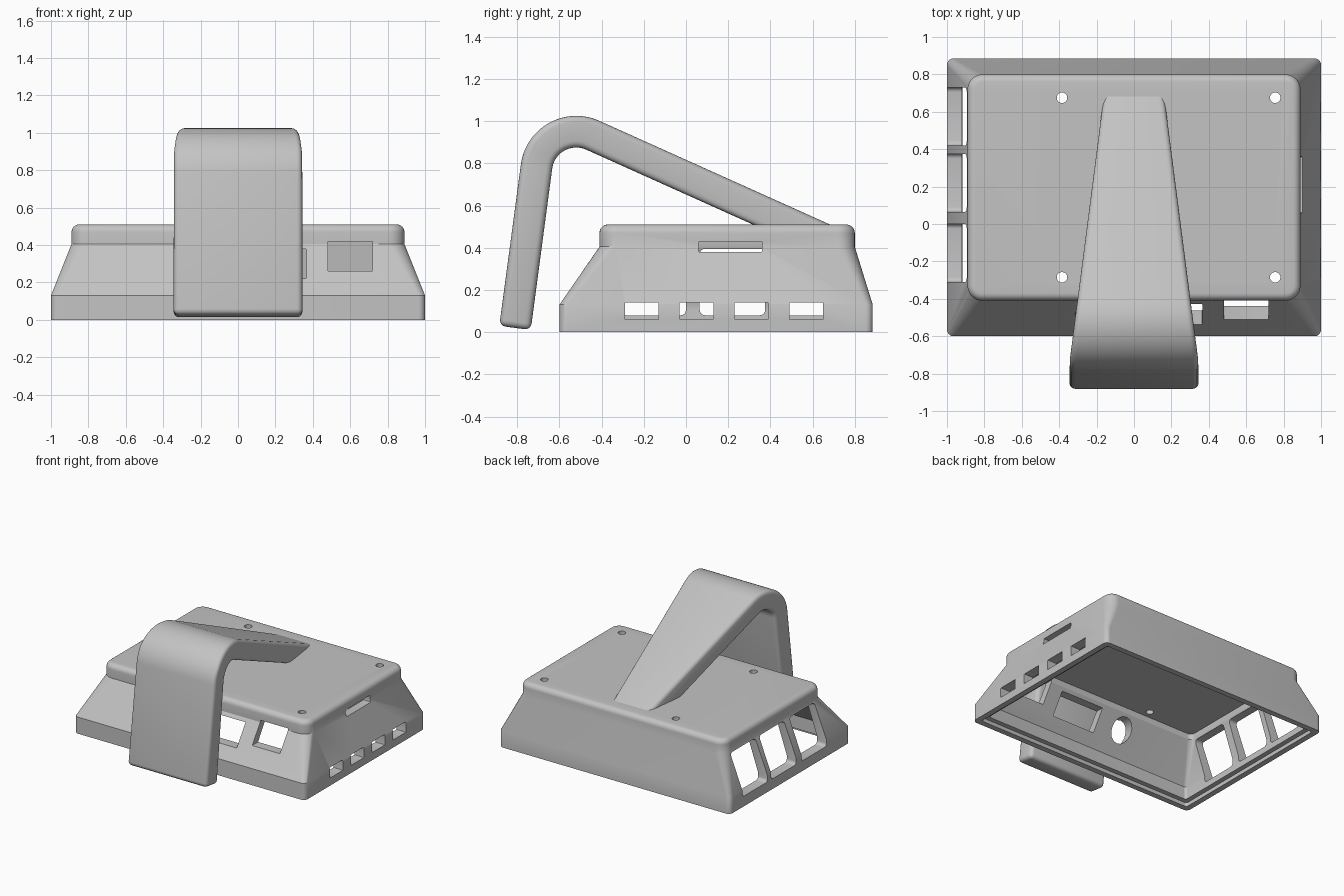
import bpy, bmesh, math
from mathutils import Vector, Matrix

if "Cube" in bpy.data.objects:
    bpy.data.objects.remove(bpy.data.objects["Cube"], do_unlink=True)

grey = bpy.data.materials.new("plain grey")
grey.use_nodes = True
colour = (0.55, 0.55, 0.55, 1)
grey.diffuse_color = colour
grey.node_tree.nodes["Principled BSDF"].inputs["Base Color"].default_value = colour


def make_object(name, bm):
    bmesh.ops.recalc_face_normals(bm, faces=bm.faces)
    mesh = bpy.data.meshes.new(name)
    bm.to_mesh(mesh)
    bm.free()
    mesh.materials.append(grey)
    obj = bpy.data.objects.new(name, mesh)
    bpy.context.collection.objects.link(obj)
    return obj


def activate(obj):
    bpy.ops.object.select_all(action='DESELECT')
    obj.select_set(True)
    bpy.context.view_layer.objects.active = obj


def rounded_rect(x0, x1, y0, y1, r, steps=8):
    """Corner points of a rounded rectangle, counter-clockwise."""
    corners = [(x1 - r, y1 - r), (x0 + r, y1 - r), (x0 + r, y0 + r), (x1 - r, y0 + r)]
    pts = []
    for q, (cx, cy) in enumerate(corners):
        for i in range(steps + 1):
            a = (q + i / steps) * math.pi / 2
            pts.append((cx + r * math.cos(a), cy + r * math.sin(a)))
    return pts


def loft(name, rings):
    """Closed solid through rings of equal point count."""
    bm = bmesh.new()
    loops = [[bm.verts.new(p) for p in ring] for ring in rings]
    n = len(loops[0])
    for a, b in zip(loops, loops[1:]):
        for i in range(n):
            j = (i + 1) % n
            bm.faces.new((a[i], a[j], b[j], b[i]))
    bm.faces.new(loops[0][::-1])
    bm.faces.new(loops[-1])
    return make_object(name, bm)


def level(z, base, inset, r):
    """Horizontal ring at height z: base is 0 at the rim outline, 1 at the top outline."""
    x = 1 - 0.11 * base - inset
    y0 = -0.6 + 0.19 * base + inset
    y1 = 0.885 - 0.085 * base - inset
    return [(px, py, z) for px, py in rounded_rect(-x, x, y0, y1, r)]


# Case: straight rim, sloping walls, raised top with a rounded edge
rings = [level(0, 0, 0, 0.035), level(0.13, 0, 0, 0.035), level(0.405, 1, 0, 0.08)]
for i in range(7):
    a = i / 6 * math.pi / 2
    d = 0.04 * (1 - math.cos(a))
    rings.append(level(0.47 + 0.04 * math.sin(a), 1, d, 0.08 - d))
case = loft("case_shell", rings)


def cut(tool):
    mod = case.modifiers.new("cut", 'BOOLEAN')
    mod.operation = 'DIFFERENCE'
    mod.solver = 'EXACT'
    mod.object = tool
    activate(case)
    bpy.ops.object.modifier_apply(modifier=mod.name)
    bpy.data.objects.remove(tool, do_unlink=True)


def opening(axis, u0, u1, z0, z1, start, end, r=0.004):
    """Rounded rectangular cutter running along x or y."""
    prof = rounded_rect(u0, u1, z0, z1, r, 4)
    if axis == 'x':
        return loft("cutter", [[(d, u, z) for u, z in prof] for d in (start, end)])
    return loft("cutter", [[(u, d, z) for u, z in prof] for d in (start, end)])


# Hollow inside, with a shallow step around the bottom edge
cut(loft("cavity", [level(-0.05, 0, 0.085, 0.02), level(0.13, 0, 0.08, 0.02),
                    level(0.405, 1, 0.065, 0.04), level(0.45, 1, 0.065, 0.04)]))
cut(loft("lip_step", [level(-0.05, 0, 0.045, 0.02), level(0.03, 0, 0.045, 0.02)]))

# Three tall openings on the -x side
for y in (-0.31, 0.065, 0.42):
    cut(opening('x', y, y + 0.31, 0.08, 0.395, -1.1, -0.75, 0.025))

# Four ports and a card slot on the +x side
for y in (-0.29, -0.03, 0.23, 0.49):
    cut(opening('x', y, y + 0.16, 0.06, 0.14, 0.8, 1.1))
cut(opening('x', 0.06, 0.36, 0.38, 0.43, 0.78, 1.1))

# Front openings: two rectangles and a round jack hole
cut(opening('y', 0.48, 0.72, 0.26, 0.42, -0.7, -0.3))
cut(opening('y', -0.01, 0.365, 0.22, 0.38, -0.7, -0.3))
cut(opening('y', -0.315, -0.145, 0.215, 0.385, -0.7, -0.3, 0.0849))

# Screw holes through the top
for x in (-0.385, 0.755):
    for y in (-0.285, 0.675):
        ring = rounded_rect(x - 0.028, x + 0.028, y - 0.028, y + 0.028, 0.0279, 5)
        cut(loft("cutter", [[(px, py, z) for px, py in ring] for z in (0.4, 0.6)]))


# Bent stand arm: leg, bend and long slope, narrowing towards the back
def half_width(y):
    return min(0.345, 0.345 - 0.129 * (y + 0.74))


cy, cz, r_out, r_in = -0.52, 0.76, 0.265, 0.115
lean, slope = math.radians(7.6), math.radians(24.2)
start, stop = math.pi - lean, math.pi / 2 - slope
stations = [((-0.885, 0.03), (-0.736, 0.01))]
for i in range(25):
    a = start + (stop - start) * i / 24
    c, s = math.cos(a), math.sin(a)
    stations.append(((cy + r_out * c, cz + r_out * s), (cy + r_in * c, cz + r_in * s)))
buried = 0.48
ends = []
for y, z in stations[-1]:
    ends.append((y + (z - buried) / math.tan(slope), buried))
stations.append(tuple(ends))

bm = bmesh.new()
loops = []
for outer, inner in stations:
    loop = []
    for (y, z), side in ((outer, -1), (outer, 1), (inner, 1), (inner, -1)):
        loop.append(bm.verts.new((side * half_width(y), y, z)))
    loops.append(loop)
rounded = []
for a, b in zip(loops, loops[1:]):
    for i in range(4):
        j = (i + 1) % 4
        bm.faces.new((a[i], a[j], b[j], b[i]))
        rounded.append(bm.edges.get((a[i], b[i])))
bm.faces.new(loops[0][::-1])
bm.faces.new(loops[-1])
rounded += [bm.edges.get((loops[0][i], loops[0][(i + 1) % 4])) for i in range(4)]
bmesh.ops.recalc_face_normals(bm, faces=bm.faces)
bmesh.ops.bevel(bm, geom=rounded, offset=0.03, segments=4, profile=0.5,
                affect='EDGES', clamp_overlap=False)
arm = make_object("stand_arm", bm)

for obj in (case, arm):
    activate(obj)
    bpy.ops.object.shade_smooth_by_angle(angle=math.radians(30))
